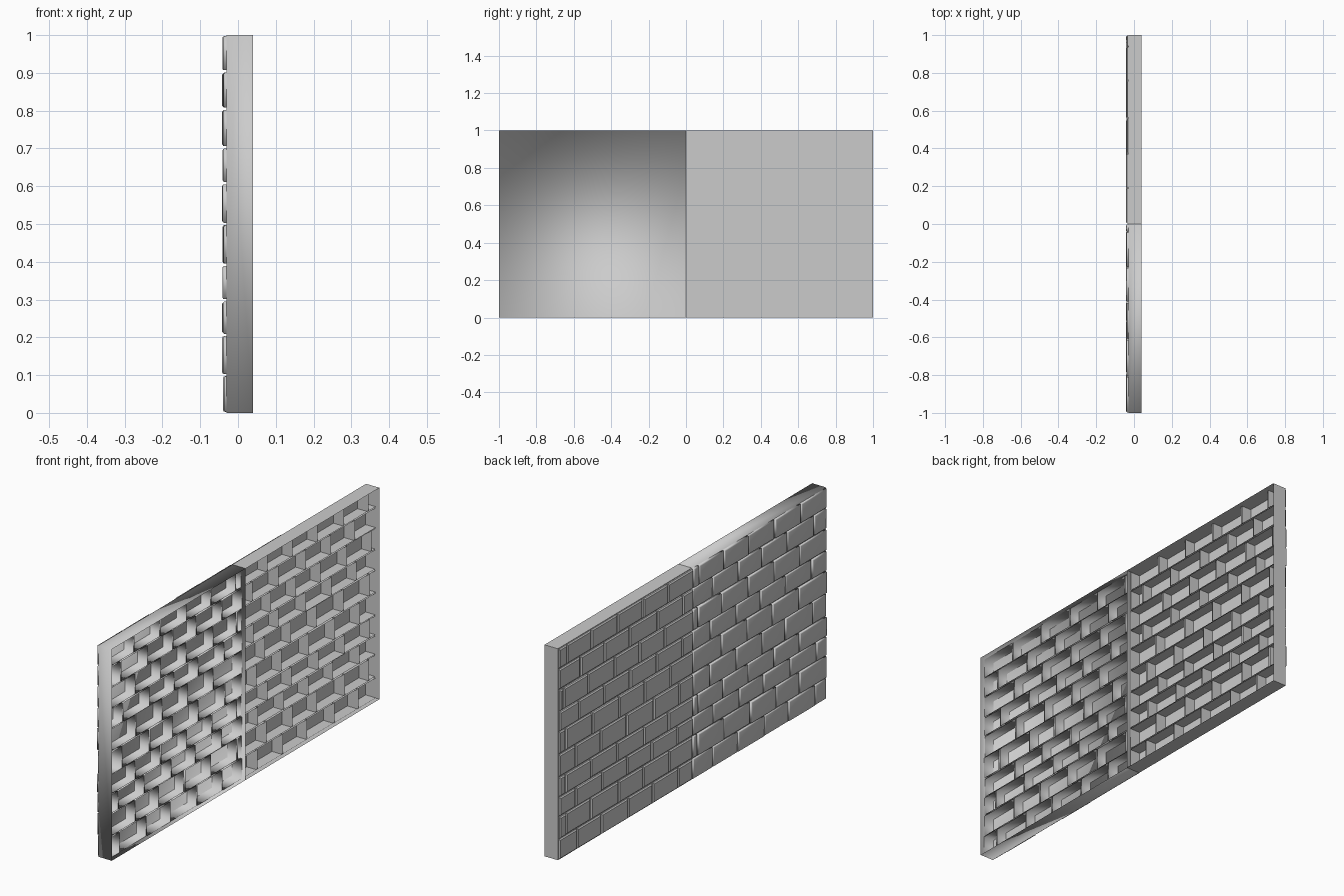
import bpy, bmesh, random
from mathutils import Matrix

random.seed(7)
default = bpy.data.objects.get("Cube")
if default:
    bpy.data.objects.remove(default, do_unlink=True)

grey = bpy.data.materials.new("wall grey")
grey.use_nodes = True
COLOUR = (0.6, 0.6, 0.6, 1)
grey.diffuse_color = COLOUR
grey.node_tree.nodes["Principled BSDF"].inputs["Base Color"].default_value = COLOUR


def add_box(bm, lo, hi):
    """Box from corner to corner, left open towards +x."""
    size = [b - a for a, b in zip(lo, hi)]
    mid = [(a + b) / 2 for a, b in zip(lo, hi)]
    matrix = Matrix.Translation(mid) @ Matrix.Diagonal((*size, 1))
    verts = bmesh.ops.create_cube(bm, size=1, matrix=matrix)["verts"]
    faces = {f for v in verts for f in v.link_faces}
    back = [f for f in faces if f.calc_center_median().x > hi[0] - 1e-4]
    bmesh.ops.delete(bm, geom=back, context="FACES_ONLY")


def finish(bm, name, smooth):
    for f in bm.faces:
        f.smooth = smooth
    mesh = bpy.data.meshes.new(name)
    bm.to_mesh(mesh)
    bm.free()
    mesh.materials.append(grey)
    bpy.context.collection.objects.link(bpy.data.objects.new(name, mesh))


def shell(name, y0, smooth):
    """Hollow wall section with a panel behind the bricks."""
    bm = bmesh.new()
    add_box(bm, (-0.03, y0, 0), (0.04, y0 + 1, 1))
    finish(bm, name, smooth)


ROWS = [0, 0.1, 0.206, 0.298, 0.392, 0.5, 0.608, 0.703, 0.805, 0.904, 1]
GAP = 0.003


def bricks(name, y0, smooth):
    """Staggered courses of open-backed bricks pushed through the panel."""
    bm = bmesh.new()
    for row, (z0, z1) in enumerate(zip(ROWS, ROWS[1:])):
        # joints along the course, every second course shifted by half a brick
        first = (0.2 if row % 2 else 0.1) + random.uniform(-0.02, 0.02)
        cuts = [first + 0.19 * i + random.uniform(-0.01, 0.01) for i in range(5)]
        cuts = [0] + [c for c in cuts if c < 0.97] + [1]
        for a, b in zip(cuts, cuts[1:]):
            front = -random.uniform(0.037, 0.042)
            add_box(bm, (front, y0 + a + GAP, z0 + GAP),
                    (front + 0.06, y0 + b - GAP, z1 - GAP))
    # softened front edges
    edges = [e for e in bm.edges if all(v.co.x < 0 for v in e.verts)]
    bmesh.ops.bevel(bm, geom=edges, offset=0.005, segments=2 if smooth else 1,
                    profile=0.5, affect="EDGES")
    finish(bm, name, smooth)


shell("front_wall_shell", -1, True)
shell("back_wall_shell", 0, False)
bricks("front_wall_bricks", -1, True)
bricks("back_wall_bricks", 0, False)
